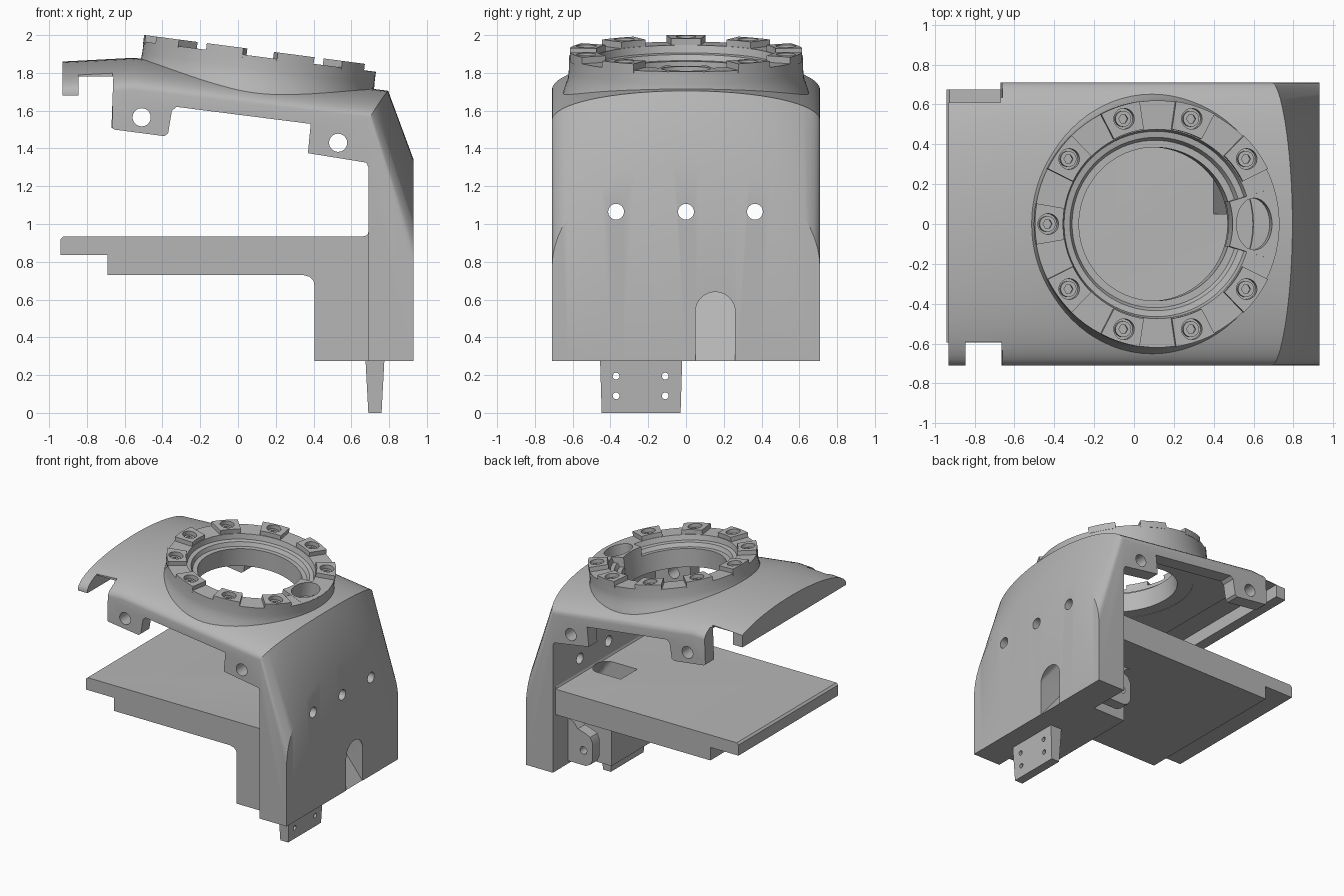
import bpy, bmesh, math
from mathutils import Matrix, Vector

cube = bpy.data.objects.get("Cube")
if cube:
    bpy.data.objects.remove(cube)

grey = bpy.data.materials.new("plain_grey")
grey.use_nodes = True
grey.diffuse_color = (0.47, 0.47, 0.47, 1)
grey.node_tree.nodes["Principled BSDF"].inputs["Base Color"].default_value = (0.47, 0.47, 0.47, 1)

TILT = Matrix.Translation((0.12, 0, 1.92)) @ Matrix.Rotation(0.13, 4, 'Y')
X, Y, Z = Vector((1, 0, 0)), Vector((0, 1, 0)), Vector((0, 0, 1))


def finish(name, bm, matrix=None):
    if matrix:
        bm.transform(matrix)
    bmesh.ops.recalc_face_normals(bm, faces=bm.faces)
    me = bpy.data.meshes.new(name)
    bm.to_mesh(me)
    bm.free()
    me.materials.append(grey)
    ob = bpy.data.objects.new(name, me)
    bpy.context.collection.objects.link(ob)
    return ob


def add_prism(bm, pts, vec):
    """Closed prism from a 3D outline swept along vec."""
    a = [bm.verts.new(p) for p in pts]
    b = [bm.verts.new(Vector(p) + Vector(vec)) for p in pts]
    bm.faces.new(a)
    bm.faces.new(b[::-1])
    for i in range(len(a)):
        j = (i + 1) % len(a)
        bm.faces.new((a[i], b[i], b[j], a[j]))


def prisms(name, items, matrix=None):
    bm = bmesh.new()
    for pts, vec in items:
        add_prism(bm, pts, vec)
    return finish(name, bm, matrix)


def side(pts, y0, y1):
    """Front (x, z) outline swept from y0 to y1."""
    return [(x, y0, z) for x, z in pts], (0, y1 - y0, 0)


def box(x0, x1, y0, y1, z0, z1):
    return side([(x0, z0), (x1, z0), (x1, z1), (x0, z1)], y0, y1)


def rod(centre, axis, length, r, r2=None, n=32):
    u = Y if axis == X else X
    v = axis.cross(u)
    turns = [2 * math.pi * i / n for i in range(n)]
    return [Vector(centre) + u * r * math.cos(t) + v * (r2 or r) * math.sin(t) for t in turns], axis * length


def sector(r0, r1, mid, half, z0, z1, n=8):
    angles = [math.radians(mid - half + 2 * half * i / n) for i in range(n + 1)]
    pts = [(r1 * math.cos(t), r1 * math.sin(t), z0) for t in angles]
    pts += [(r0 * math.cos(t), r0 * math.sin(t), z0) for t in reversed(angles)]
    return pts, (0, 0, z1 - z0)


def cut(ob, *cutters):
    bpy.context.view_layer.objects.active = ob
    for c in cutters:
        m = ob.modifiers.new("cut", 'BOOLEAN')
        m.operation, m.solver, m.object = 'DIFFERENCE', 'EXACT', c
        bpy.ops.object.modifier_apply(modifier=m.name)


def body_solid():
    """Domed block: flat ends, tilted roof, and a bulging slope over the wall."""
    bm = bmesh.new()
    rows = []
    steps = 32
    for i in range(steps + 1):
        t = math.pi * (i / steps - 0.5)
        y, k = 0.71 * math.sin(t), 1 - math.cos(t)
        roof, arch, m = 1.8085 - 0.17 * k, 1.34 - 0.58 * k, 2.7 + 0.6 * k
        ridge = (arch + 0.93 * m - roof) / (m - 0.13)
        line = [(-0.93, 1.86 - 0.17 * k), (-0.55, 1.88 - 0.17 * k),
                (ridge, roof - 0.13 * ridge), (0.93, arch), (0.93, 0.275), (-0.93, 0.275)]
        rows.append([bm.verts.new((x, y, z)) for x, z in line])
    for a, b in zip(rows, rows[1:]):
        for j in range(6):
            k = (j + 1) % 6
            bm.faces.new((a[j], a[k], b[k], b[j]))
    bm.faces.new(rows[0])
    bm.faces.new(rows[-1][::-1])
    return finish("shell_and_wall", bm)


# Cutters
opening = prisms("opening_cutter", [side(
    [(-1, 0.2), (-1, 1.68), (-0.845, 1.68), (-0.845, 1.78), (-0.66, 1.78), (-0.67, 1.51),
     (-0.655, 1.5), (-0.39, 1.465), (-0.37, 1.48), (-0.35, 1.6), (-0.325, 1.62), (0.385, 1.53),
     (0.37, 1.375), (0.68, 1.325), (0.69, 1.3), (0.69, 0.2)], -1, 1)])
inside = prisms("inside_cutter", [side(
    [(-0.845, 1.2), (-0.845, 1.78), (0.69, 1.6), (0.69, 1.2)], -0.6, 0.6)])
notches = prisms("notch_cutter", [box(-0.845, -0.665, -0.8, -0.59, 1.5, 2),
                                  box(-1, -0.67, 0.61, 0.8, 1.5, 2)])
bores = prisms("bore_cutter", [rod((0.6, y, 1.065), X, 0.5, 0.042) for y in (-0.37, 0, 0.365)]
               + [rod((x, -1, z), Y, 2, 0.048) for x, z in ((-0.51, 1.565), (0.53, 1.43))])
collar_hole = prisms("collar_hole_cutter", [rod((0, 0, -0.5), Z, 0.7, 0.5, n=64)], TILT)

# Slanted cable channel with a round roof
arch = [(0.95, 0.26, 0.245), (0.95, 0.05, 0.245)]
arch += [(0.95, 0.155 - 0.105 * math.cos(t), 0.51 + 0.105 * math.sin(t))
         for t in [math.pi * i / 16 for i in range(17)]]
channel = prisms("channel_cutter", [(arch, (-0.75, 0, 0.94))])

# Shell with wall and side brackets
body = body_solid()
cut(body, opening, inside, notches, bores, collar_hole, channel)

# Shelf and the leg below it
shelf = prisms("shelf", [side(
    [(-0.94, 0.835), (-0.69, 0.835), (-0.69, 0.73), (0.7, 0.73), (0.7, 0.955), (0.69, 0.955),
     (0.683, 0.94), (0.665, 0.935), (-0.925, 0.935), (-0.94, 0.92)], -0.595, 0.675)])
leg = prisms("leg", [side(
    [(0.345, 0.74), (0.345, 0.73), (0.38, 0.72), (0.4, 0.7), (0.405, 0.67), (0.405, 0.275),
     (0.7, 0.275), (0.7, 0.74)], -0.595, 0.37)])
cut(shelf, channel)
cut(leg, channel)

# Small drilled clip behind the wall
clip = prisms("clip", [side(
    [(0.7, 0.3), (0.53, 0.3), (0.49, 0.32), (0.47, 0.36), (0.47, 0.5), (0.49, 0.54),
     (0.53, 0.56), (0.6, 0.58), (0.64, 0.63), (0.7, 0.65)], 0.43, 0.52)])
clip_hole = prisms("clip_cutter", [rod((0.55, 0.3, 0.42), Y, 0.4, 0.03)])
cut(clip, clip_hole)

# Tapered foot with four holes
foot = prisms("foot", [side([(0.69, 0), (0.76, 0), (0.775, 0.28), (0.675, 0.28)], -0.455, -0.02)])
for v in foot.data.vertices:
    if v.co.z < 0.1:
        v.co.y = -0.237 + (v.co.y + 0.237) * 0.96
foot_holes = prisms("foot_cutter", [rod((0.5, y, z), X, 0.5, 0.018, n=20)
                                    for y in (-0.37, -0.11) for z in (0.09, 0.195)])
cut(foot, foot_holes)

# Collar ring turned from a profile
bm = bmesh.new()
profile = [(0.385, -0.255), (0.385, -0.11), (0.42, -0.11), (0.435, -0.08), (0.465, -0.075),
           (0.475, -0.035), (0.62, -0.035), (0.62, -0.1), (0.625, -0.15), (0.64, -0.19), (0.66, -0.255)]
turns = 80
loops = []
for i in range(turns):
    t = 2 * math.pi * i / turns
    loops.append([bm.verts.new((r * math.cos(t), r * math.sin(t), z)) for r, z in profile])
for i in range(turns):
    a, b = loops[i], loops[(i + 1) % turns]
    for j in range(len(profile)):
        k = (j + 1) % len(profile)
        bm.faces.new((a[j], a[k], b[k], b[j]))
collar = finish("collar", bm, TILT)

# Raised pads with sunk screws, and a sensor seat in the remaining place
spots = [36 * i for i in range(1, 10)]
centres = [(0.555 * math.cos(math.radians(s)), 0.555 * math.sin(math.radians(s)), 0) for s in spots]
pads = prisms("collar_pads", [sector(0.48, 0.622, s, 9.5, -0.05, 0) for s in spots], TILT)
seat = prisms("sensor_seat", [sector(0.383, 0.618, 0, 17, -0.2, -0.034)], TILT)
counterbores = prisms("counterbore_cutter", [rod((x, y, -0.065), Z, 0.1, 0.052) for x, y, z in centres], TILT)
sensor_hole = prisms("sensor_cutter", [rod((0.492, 0, -0.15), Z, 0.3, 0.09, 0.13)], TILT)
cut(collar, counterbores, sensor_hole)
cut(pads, counterbores)
cut(seat, sensor_hole)
screws = prisms("screws", [rod((x, y, -0.07), Z, 0.045, 0.04, n=24) for x, y, z in centres], TILT)
sockets = prisms("socket_cutter", [rod((x, y, -0.05), Z, 0.1, 0.023, n=6) for x, y, z in centres], TILT)
cut(screws, sockets)

# Remove helpers, then shade
for c in (opening, inside, notches, bores, collar_hole, channel, clip_hole, foot_holes,
          counterbores, sensor_hole, sockets):
    bpy.data.objects.remove(c)
for ob in (body, shelf, leg, clip, foot, collar, pads, seat, screws):
    bpy.ops.object.select_all(action='DESELECT')
    ob.select_set(True)
    bpy.context.view_layer.objects.active = ob
    bpy.ops.object.shade_smooth_by_angle(angle=math.radians(28))
